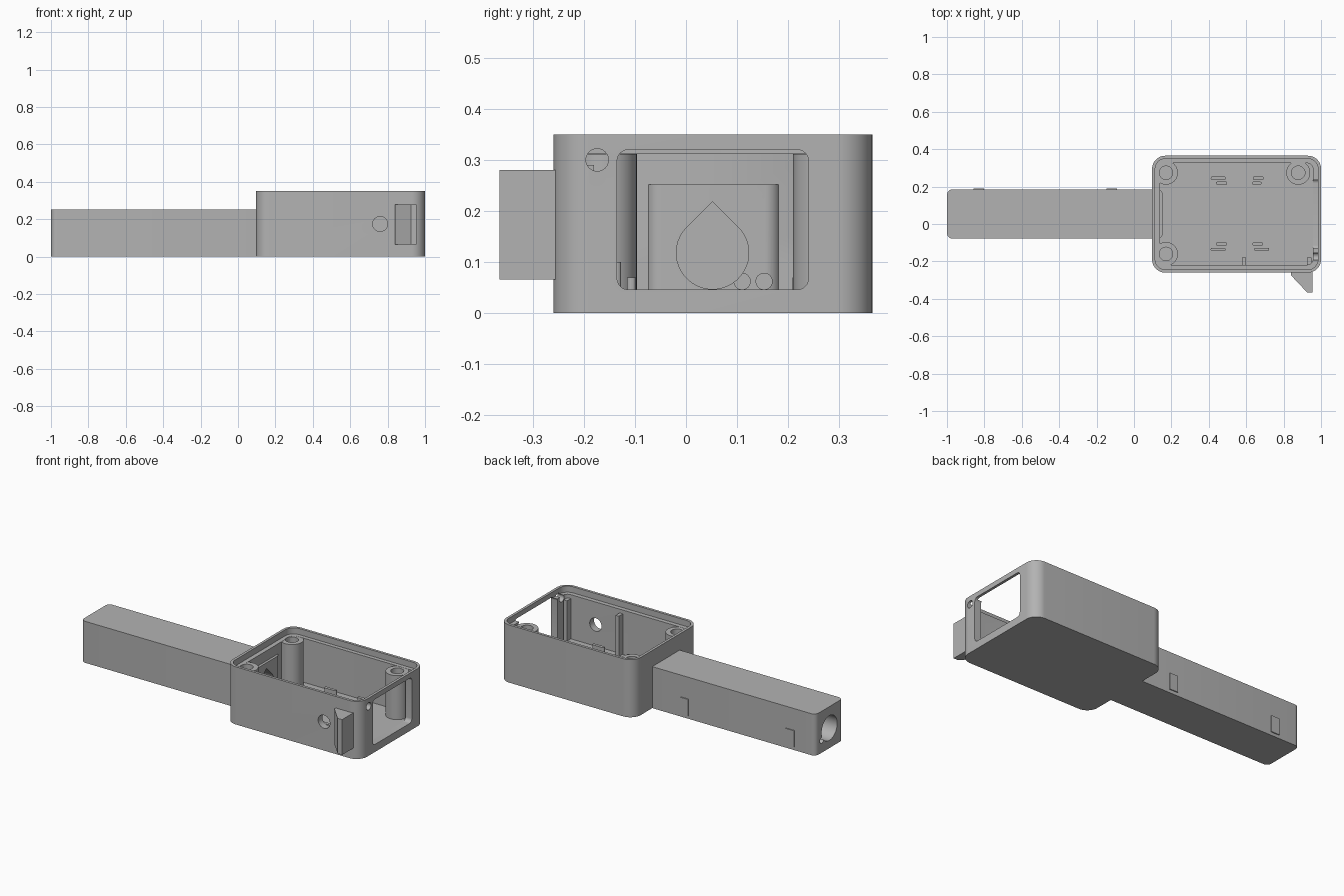
import bpy, bmesh, math
from mathutils import Vector

if "Cube" in bpy.data.objects:
    bpy.data.objects.remove(bpy.data.objects["Cube"], do_unlink=True)

grey = bpy.data.materials.new("plain_grey")
grey.use_nodes = True
colour = (0.45, 0.45, 0.45, 1)
grey.diffuse_color = colour
grey.node_tree.nodes["Principled BSDF"].inputs["Base Color"].default_value = colour


def prism(name, outline, axis, low, high):
    """Extrude a 2D outline along x (outline in y, z), y (x, z) or z (x, y)."""
    place = {"x": lambda a, b: Vector((low, a, b)),
             "y": lambda a, b: Vector((a, low, b)),
             "z": lambda a, b: Vector((a, b, low))}[axis]
    step = Vector([(high - low) * (axis == k) for k in "xyz"])
    bm = bmesh.new()
    face = bm.faces.new([bm.verts.new(place(a, b)) for a, b in outline])
    top = bmesh.ops.extrude_face_region(bm, geom=[face])
    bmesh.ops.translate(bm, vec=step,
                        verts=[v for v in top["geom"] if isinstance(v, bmesh.types.BMVert)])
    bmesh.ops.recalc_face_normals(bm, faces=bm.faces)
    mesh = bpy.data.meshes.new(name)
    bm.to_mesh(mesh)
    bm.free()
    mesh.materials.append(grey)
    obj = bpy.data.objects.new(name, mesh)
    bpy.context.collection.objects.link(obj)
    return obj


def arc(cx, cy, r, start, end, n):
    angles = [math.radians(start + (end - start) * i / n) for i in range(n + 1)]
    return [(cx + r * math.cos(t), cy + r * math.sin(t)) for t in angles]


def circle(cx, cy, r, n=32):
    return arc(cx, cy, r, 0, 360, n)[:-1]


def rounded(x0, x1, y0, y1, r, n=8):
    corners = [(x1 - r, y1 - r), (x0 + r, y1 - r), (x0 + r, y0 + r), (x1 - r, y0 + r)]
    return [p for i, (x, y) in enumerate(corners)
            for p in arc(x, y, r, 90 * i, 90 * i + 90, n)]


def box(x0, x1, y0, y1):
    return [(x0, y0), (x1, y0), (x1, y1), (x0, y1)]


def cut(cutter, *targets):
    cutter.hide_render = True
    for obj in targets:
        mod = obj.modifiers.new("cut", "BOOLEAN")
        mod.operation = "DIFFERENCE"
        mod.solver = "EXACT"
        mod.object = cutter
        bpy.context.view_layer.objects.active = obj
        bpy.ops.object.modifier_apply(modifier=mod.name)
    bpy.data.objects.remove(cutter, do_unlink=True)


# Open case with stepped rim
case = prism("case", rounded(0.097, 1.0, -0.26, 0.365, 0.07, 12), "z", 0, 0.35)
cut(prism("cavity", rounded(0.14, 0.957, -0.218, 0.325, 0.03), "z", 0.045, 0.4), case)
cut(prism("rim_step", rounded(0.113, 0.984, -0.244, 0.349, 0.055), "z", 0.313, 0.4), case)

# End window, small end hole and front button hole
cut(prism("window", rounded(-0.135, 0.24, 0.046, 0.32, 0.022), "x", 0.9, 1.1), case)
cut(prism("end_hole", circle(-0.174, 0.30, 0.022), "x", 0.9, 1.1), case)
cut(prism("front_hole", circle(0.76, 0.175, 0.04), "y", -0.3, -0.15), case)

# Handle reaching through the case wall
handle = prism("handle", rounded(-1.0, 0.155, -0.078, 0.185, 0.03), "z", 0, 0.252)

# Teardrop bore inside, round bore at the far end, wire channels
teardrop = arc(0.052, 0.118, 0.071, 135, 405, 32) + [(0.052, 0.218)]
cut(prism("inner_bore", teardrop, "x", -0.3, 0.17), handle, case)
cut(prism("end_bore", circle(0.052, 0.122, 0.075), "x", -1.1, -0.6), handle)
for y in (0.11, 0.153):
    cut(prism("wire_channel", circle(y, 0.062, 0.016, 16), "x", -0.1, 0.17), handle, case)
cut(prism("end_notch", circle(0.125, 0.075, 0.018, 16), "x", -1.1, -0.6), handle)

# Screw posts in three corners
posts = []
for x, y, label in ((0.171, 0.274, "back_right"), (0.171, -0.16, "front_right"),
                    (0.878, 0.274, "back_left")):
    post = prism("screw_post_" + label, circle(x, y, 0.064), "z", 0.03, 0.312)
    cut(prism("screw_hole", circle(x, y, 0.036), "z", 0.15, 0.4), post, case)
    posts.append(post)

# Board ribs on the inside of the front wall
for x in (0.588, 0.937):
    prism("board_rib", box(x - 0.011, x + 0.011, -0.23, -0.18), "z", 0.04, 0.29)

# Low rounded holders on the floor
holders = [(0.45, 0.245, 0.04, 0.1), (0.665, 0.245, 0.03, 0.1),
           (0.468, 0.218, 0.03, 0.07), (0.657, 0.218, 0.025, 0.07),
           (0.468, -0.107, 0.03, 0.07), (0.662, -0.107, 0.028, 0.07),
           (0.45, -0.136, 0.04, 0.1), (0.683, -0.136, 0.04, 0.1)]
for x, y, half, top in holders:
    prism("floor_holder", rounded(x - half, x + half, y - 0.009, y + 0.009, 0.0085, 4),
          "z", 0.04, top)

# Wedge hook on the front wall
prism("wedge_hook", [(0.84, -0.25), (0.84, -0.275), (0.925, -0.365), (0.955, -0.365),
                     (0.955, -0.24)], "z", 0.066, 0.28)

# Thin raised pads on the back of the handle
for x in (-0.83, -0.12):
    prism("handle_pad", box(x - 0.028, x + 0.028, 0.02, 0.12), "y", 0.183, 0.191)

# Smooth the curved walls and keep the edges sharp
bpy.ops.object.select_all(action="DESELECT")
for obj in [case, handle] + posts:
    obj.select_set(True)
bpy.context.view_layer.objects.active = case
bpy.ops.object.shade_smooth_by_angle(angle=math.radians(30))
